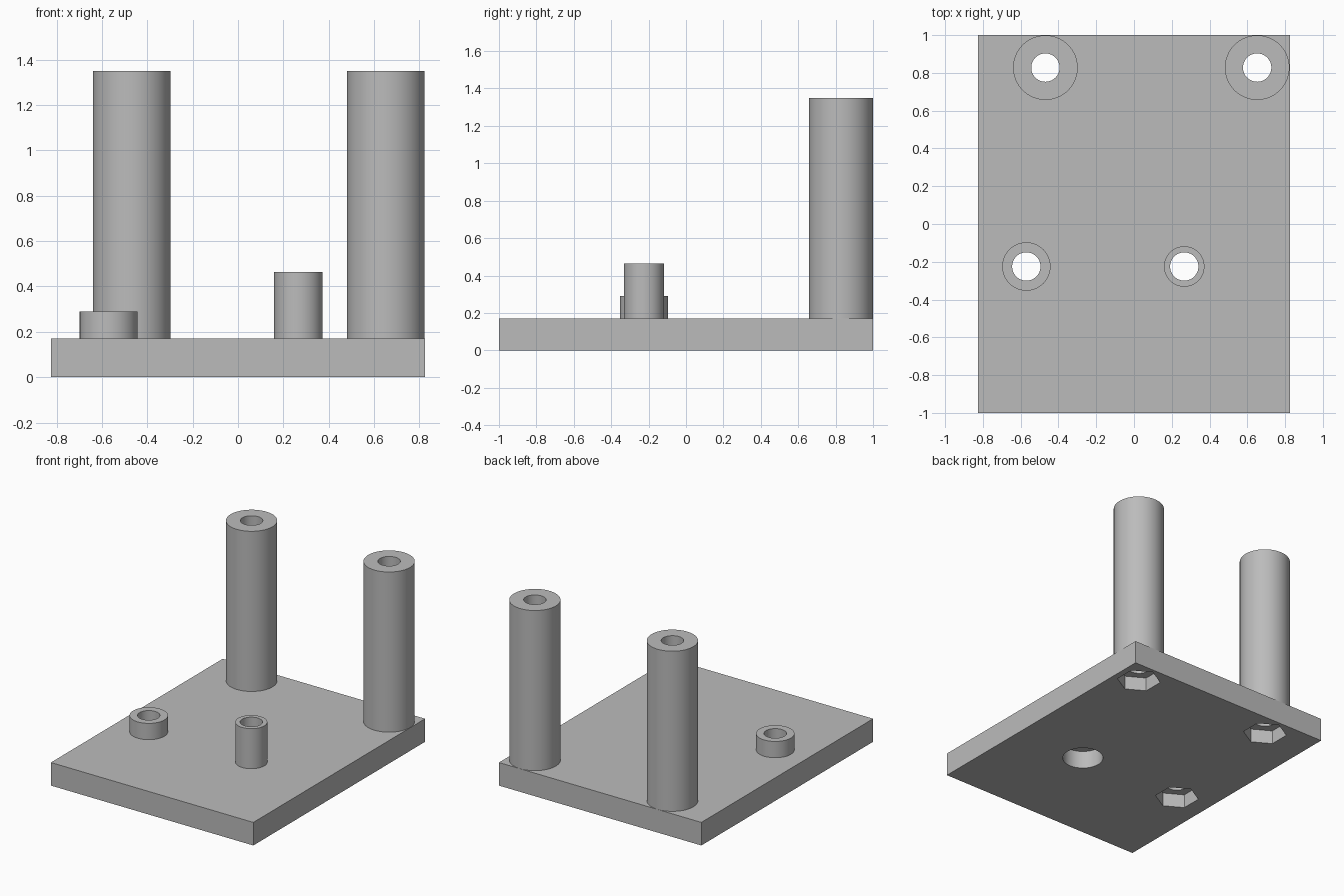
import bpy
import math

if "Cube" in bpy.data.objects:
    bpy.data.objects.remove(bpy.data.objects["Cube"])

THICK = 0.17
BORE = 0.075
SEG = 64

grey = bpy.data.materials.new("plain grey")
grey.use_nodes = True
GREY = (0.5, 0.5, 0.5, 1)
grey.diffuse_color = GREY
grey.node_tree.nodes["Principled BSDF"].inputs["Base Color"].default_value = GREY


def smooth(obj):
    bpy.ops.object.select_all(action="DESELECT")
    obj.select_set(True)
    bpy.context.view_layer.objects.active = obj
    bpy.ops.object.shade_smooth_by_angle(angle=math.radians(30))


def tube(name, x, y, radius, top):
    """Hollow post: outer wall, top ring and bore, open where it meets the plate."""
    profile = [(radius, THICK), (radius, top), (BORE, top), (BORE, THICK)]
    verts = [(r * math.cos(a), r * math.sin(a), z)
             for r, z in profile
             for a in (math.tau * i / SEG for i in range(SEG))]
    faces = [(k * SEG + i, k * SEG + (i + 1) % SEG,
              (k + 1) * SEG + (i + 1) % SEG, (k + 1) * SEG + i)
             for k in range(len(profile) - 1) for i in range(SEG)]
    mesh = bpy.data.meshes.new(name)
    mesh.from_pydata(verts, [], faces)
    mesh.materials.append(grey)
    obj = bpy.data.objects.new(name, mesh)
    obj.location = (x, y, 0)
    bpy.context.collection.objects.link(obj)
    smooth(obj)


def cut(target, x, y, radius, sides, top, turn=0):
    """Cut a prism out of the target, from below the plate up to top."""
    low = -0.1
    bpy.ops.mesh.primitive_cylinder_add(
        vertices=sides, radius=radius, depth=top - low,
        location=(x, y, (top + low) / 2), rotation=(0, 0, turn))
    cutter = bpy.context.object
    cutter.hide_render = True
    mod = target.modifiers.new("cut", "BOOLEAN")
    mod.operation = "DIFFERENCE"
    mod.solver = "EXACT"
    mod.object = cutter
    bpy.context.view_layer.objects.active = target
    bpy.ops.object.modifier_apply(modifier=mod.name)
    bpy.data.objects.remove(cutter)


# Base plate
bpy.ops.mesh.primitive_cube_add(size=1, location=(0, 0, THICK / 2))
plate = bpy.context.object
plate.name = "base_plate"
plate.scale = (1.65, 2, THICK)
bpy.ops.object.transform_apply(location=True, rotation=False, scale=True)
plate.data.materials.append(grey)

# Standoffs: name, x, y, radius, top, hexagonal recess underneath
standoffs = [
    ("tall_post_right", -0.469, 0.828, 0.171, 1.35, True),
    ("tall_post_left", 0.652, 0.828, 0.171, 1.35, True),
    ("short_boss_right", -0.57, -0.225, 0.128, 0.29, True),
    ("short_boss_left", 0.266, -0.225, 0.107, 0.465, False),
]
for name, x, y, radius, top, hexagonal in standoffs:
    tube(name, x, y, radius, top)
    cut(plate, x, y, BORE, SEG, THICK + 0.1)
    if hexagonal:
        cut(plate, x, y, 0.148, 6, 0.1)       # nut pocket
    else:
        cut(plate, x, y, 0.137, SEG, 0.13)    # screw head pocket
smooth(plate)
